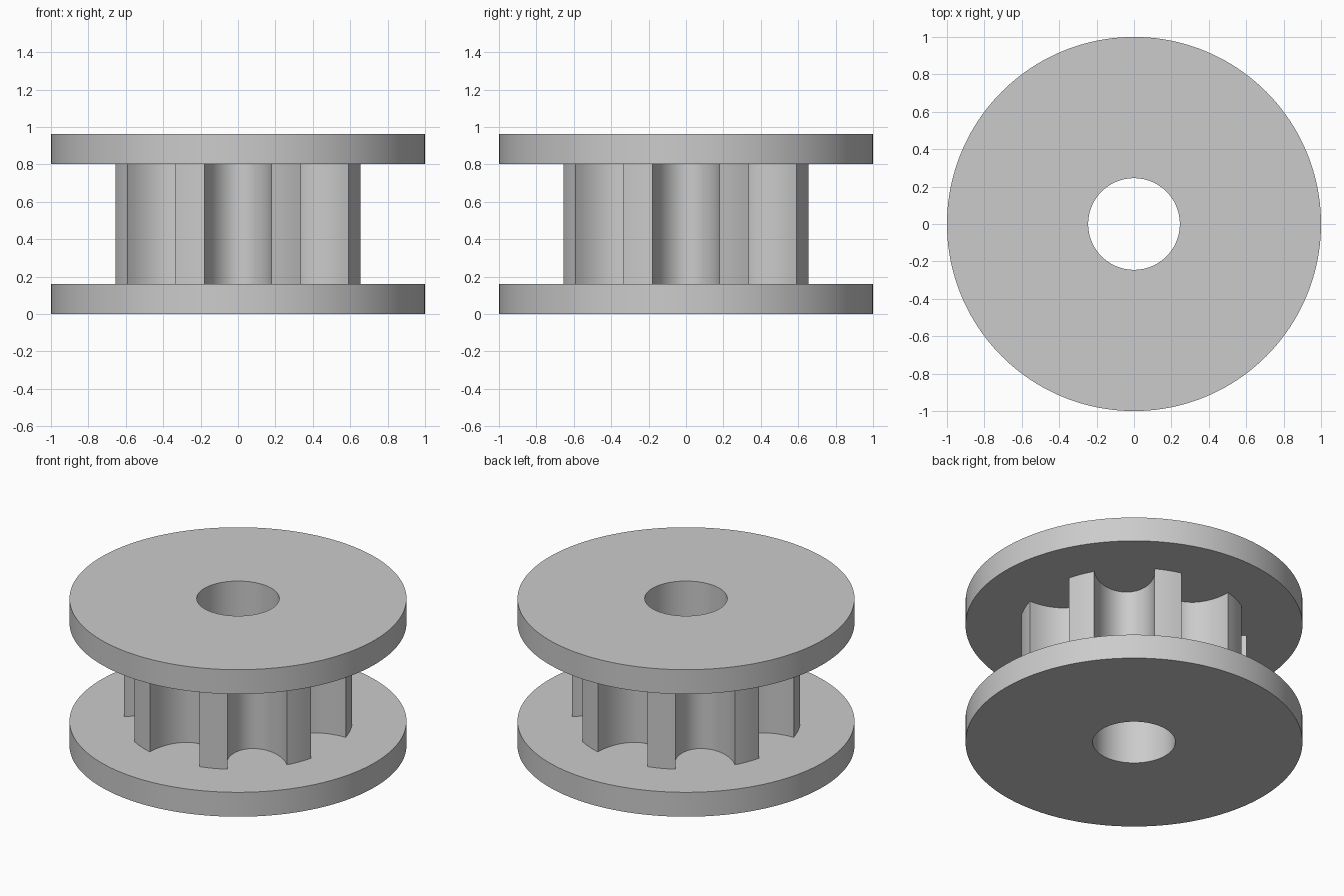
import bpy
import bmesh
from math import sin, cos, pi, sqrt, asin

cube = bpy.data.objects.get("Cube")
if cube:
    bpy.data.objects.remove(cube)

# Main sizes
FLANGE_R, BORE_R, HUB_R = 1.0, 0.245, 0.679
FLANGE_T, HUB_TOP, HEIGHT = 0.16, 0.803, 0.963
GROOVES, GROOVE_HALF, GROOVE_DEPTH = 8, 0.18, 0.262
SEGMENTS = 160

grey = bpy.data.materials.new("plain grey")
grey.use_nodes = True
colour = (0.6, 0.6, 0.6, 1)
grey.diffuse_color = colour
grey.node_tree.nodes["Principled BSDF"].inputs["Base Color"].default_value = colour


def circle(radius):
    return [(radius * cos(2 * pi * i / SEGMENTS), radius * sin(2 * pi * i / SEGMENTS))
            for i in range(SEGMENTS)]


def fluted_outline():
    """Circle with evenly spaced elliptical grooves, the first on +x."""
    lip = sqrt(HUB_R ** 2 - GROOVE_HALF ** 2)
    half_angle = asin(GROOVE_HALF / HUB_R)
    tooth_angle = 2 * pi / GROOVES - 2 * half_angle
    arc, land = 20, 4
    points = []
    for k in range(GROOVES):
        turn = 2 * pi * k / GROOVES
        for i in range(arc):
            t = pi * i / arc
            x, y = lip - GROOVE_DEPTH * sin(t), -GROOVE_HALF * cos(t)
            points.append((x * cos(turn) - y * sin(turn), x * sin(turn) + y * cos(turn)))
        for i in range(land):
            a = turn + half_angle + tooth_angle * i / land
            points.append((HUB_R * cos(a), HUB_R * sin(a)))
    return points


def hollow_part(name, outline, z0, z1, capped):
    """Upright wall around an outline, with a round bore through it."""
    bm = bmesh.new()

    def ring(points, z):
        return [bm.verts.new((x, y, z)) for x, y in points]

    def bridge(a, b):
        n = len(a)
        for i in range(n):
            j = (i + 1) % n
            bm.faces.new((a[i], a[j], b[j], b[i]))

    bore = circle(BORE_R)
    outer_low, outer_high = ring(outline, z0), ring(outline, z1)
    bore_low, bore_high = ring(bore, z0), ring(bore, z1)
    bridge(outer_low, outer_high)
    bridge(bore_high, bore_low)
    if capped:
        bridge(outer_high, bore_high)
        bridge(bore_low, outer_low)

    mesh = bpy.data.meshes.new(name)
    bm.to_mesh(mesh)
    bm.free()
    mesh.materials.append(grey)
    part = bpy.data.objects.new(name, mesh)
    bpy.context.collection.objects.link(part)
    bpy.ops.object.select_all(action="DESELECT")
    part.select_set(True)
    bpy.context.view_layer.objects.active = part
    bpy.ops.object.shade_smooth_by_angle(angle=pi / 6)
    return part


# Two flat discs, and the grooved hub whose ends they close
hollow_part("lower_flange", circle(FLANGE_R), 0, FLANGE_T, True)
hollow_part("upper_flange", circle(FLANGE_R), HUB_TOP, HEIGHT, True)
hollow_part("fluted_hub", fluted_outline(), FLANGE_T, HUB_TOP, False)
